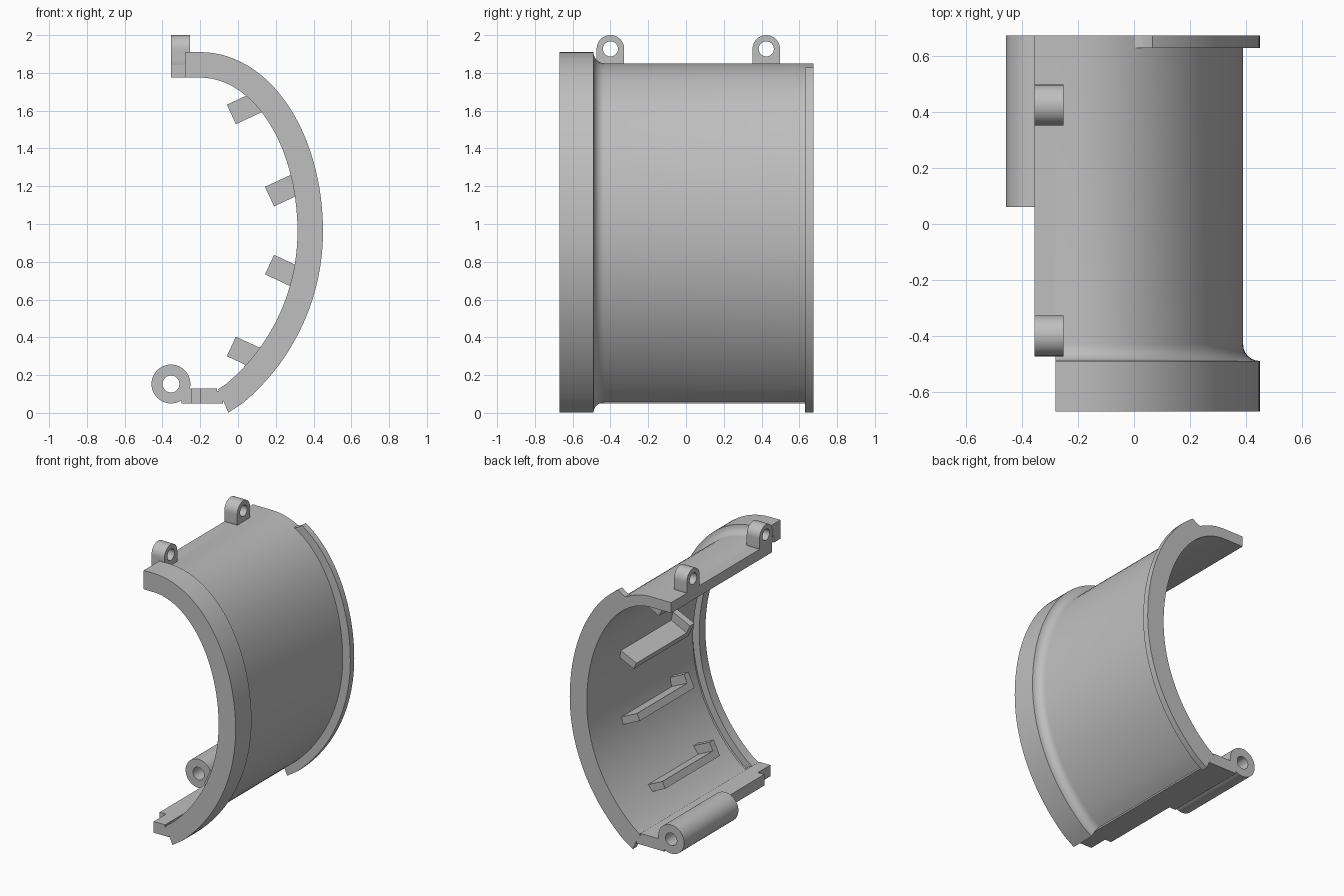
import bpy, bmesh
from math import sin, cos, radians, pi, hypot
from mathutils import Vector, Matrix

if "Cube" in bpy.data.objects:
    bpy.data.objects.remove(bpy.data.objects["Cube"], do_unlink=True)

GREY = (0.52, 0.52, 0.52, 1)
mat = bpy.data.materials.new("plain_grey")
mat.use_nodes = True
mat.diffuse_color = GREY
mat.node_tree.nodes["Principled BSDF"].inputs["Base Color"].default_value = GREY


def finish(name, bm):
    bmesh.ops.recalc_face_normals(bm, faces=bm.faces)
    me = bpy.data.meshes.new(name)
    bm.to_mesh(me)
    bm.free()
    ob = bpy.data.objects.new(name, me)
    bpy.context.collection.objects.link(ob)
    me.materials.append(mat)
    bpy.ops.object.select_all(action='DESELECT')
    ob.select_set(True)
    bpy.context.view_layer.objects.active = ob
    bpy.ops.object.shade_smooth_by_angle(angle=radians(30))
    return ob


def sweep(name, stations, section):
    """Sweep a closed (offset, y) section along (point, normal) stations."""
    bm = bmesh.new()
    rings = [[bm.verts.new((p[0] + n[0] * o, y, p[1] + n[1] * o)) for o, y in section]
             for p, n in stations]
    k = len(section)
    for a, b in zip(rings, rings[1:]):
        for i in range(k):
            j = (i + 1) % k
            bm.faces.new((a[i], a[j], b[j], b[i]))
    bm.faces.new(rings[0])
    bm.faces.new(rings[-1])
    return finish(name, bm)


def box(name, lo, hi, matrix=Matrix()):
    lo, hi = Vector(lo), Vector(hi)
    bm = bmesh.new()
    bmesh.ops.create_cube(bm, size=1)
    for v in bm.verts:
        v.co = matrix @ Vector([lo[i] + (v.co[i] + 0.5) * (hi[i] - lo[i]) for i in range(3)])
    return finish(name, bm)


def eyelet(name, outer, inner, place):
    """Pierced solid between two matching outlines; place(u, v, end) gives a point."""
    bm = bmesh.new()
    loops = [[bm.verts.new(place(u, v, e)) for u, v in pts]
             for pts, e in ((outer, 0), (outer, 1), (inner, 1), (inner, 0))]
    k = len(outer)
    for s in range(4):
        a, b = loops[s], loops[(s + 1) % 4]
        for i in range(k):
            j = (i + 1) % k
            bm.faces.new((a[i], a[j], b[j], b[i]))
    return finish(name, bm)


# Inner wall path: half ellipse above, large arc below
MID = 0.96


def ellipse(deg, scale=1.0):
    c, s = cos(radians(deg)), sin(radians(deg))
    n = Vector((c / 0.515, s / 0.815)).normalized() * scale
    return (-0.2 + 0.515 * c, MID + 0.815 * s), n


def arc(deg):
    c, s = cos(radians(deg)), sin(radians(deg))
    return (-0.735 + 1.05 * c, MID - 1.05 * s), (c, -s)


lower = [arc(d) for d in range(2, 52, 2)] + [((-0.105, 0.125), (0.4, -0.915))]
path = [((-0.28, 1.775), (0, 1))] + [ellipse(d) for d in range(90, -1, -3)] + lower

# Shell wall with front collar, rounded shoulder and inner groove
shoulder = [(0.135 - 0.06 * sin(a), -0.43 - 0.06 * cos(a))
            for a in [i * pi / 12 for i in range(7)]]
section = ([(0, -0.67), (0.135, -0.67)] + shoulder
           + [(0.075, 0.675), (0, 0.675), (0, -0.53), (0.05, -0.53), (0.05, -0.6), (0, -0.6)])
sweep("shell", path, section)

# Raised lip round the back edge, tapering in at its upper end
taper = [ellipse(71 - i, s) for i, s in enumerate((0.56, 0.62, 0.75, 1.0))]
lip_path = taper + [ellipse(d) for d in range(66, -1, -3)] + lower
sweep("back_lip", lip_path, [(0.05, 0.63), (0.135, 0.63), (0.135, 0.675), (0.05, 0.675)])

# Flat edges along the opening
box("top_edge", (-0.355, -0.47, 1.775), (-0.275, 0.675, 1.85))


def bottom_strip(name, left, y0, y1):
    sweep(name, [((left, 0), (0, 1)), ((-0.11, 0), (0, 1))],
          [(0.05, y0), (0.13, y0), (0.13, y1), (0.05, y1)])
    box(name + "_root", (-0.11, y0, 0.05), (-0.08, y1, 0.115))


bottom_strip("bottom_edge_front", -0.2, -0.67, -0.53)
bottom_strip("bottom_edge", -0.25, -0.53, 0.06)
bottom_strip("bottom_edge_hinge", -0.3, 0.06, 0.675)

# Hinge tube along the lower edge
ANGLES = [i * 2 * pi / 48 for i in range(48)]


def circle(r):
    return [(r * cos(a), r * sin(a)) for a in ANGLES]


eyelet("hinge_tube", circle(0.103), circle(0.045),
       lambda u, v, e: (-0.355 + u, 0.06 + 0.615 * e, 0.153 + v))

# Two pierced ears on the upper edge
R = 0.073
ear = []
for a in ANGLES:
    c, s = cos(a), sin(a)
    r = R if s >= 0 else min(R / max(abs(c), 0.001), 0.09 / abs(s))
    ear.append((r * c, r * s))
for name, y in (("front_ear", -0.4), ("back_ear", 0.425)):
    eyelet(name, ear, circle(0.04),
           lambda u, v, e: (-0.355 + 0.102 * e, y + u, 1.927 + v))

# Inner brackets: a long ledge with a full-height stop at the front end
for i, (x, z, tilt) in enumerate(((-0.035, 1.58, 25), (0.167, 1.145, 25),
                                  (0.167, 0.785, -25), (-0.035, 0.352, -25))):
    m = Matrix.Translation((x, 0, z)) @ Matrix.Rotation(radians(-tilt), 4, 'Y')
    box(f"bracket_ledge_{i + 1}", (0, -0.25, -0.057), (0.17, 0.32, -0.005), m)
    box(f"bracket_stop_{i + 1}", (0, -0.3, -0.057), (0.17, -0.25, 0.057), m)
